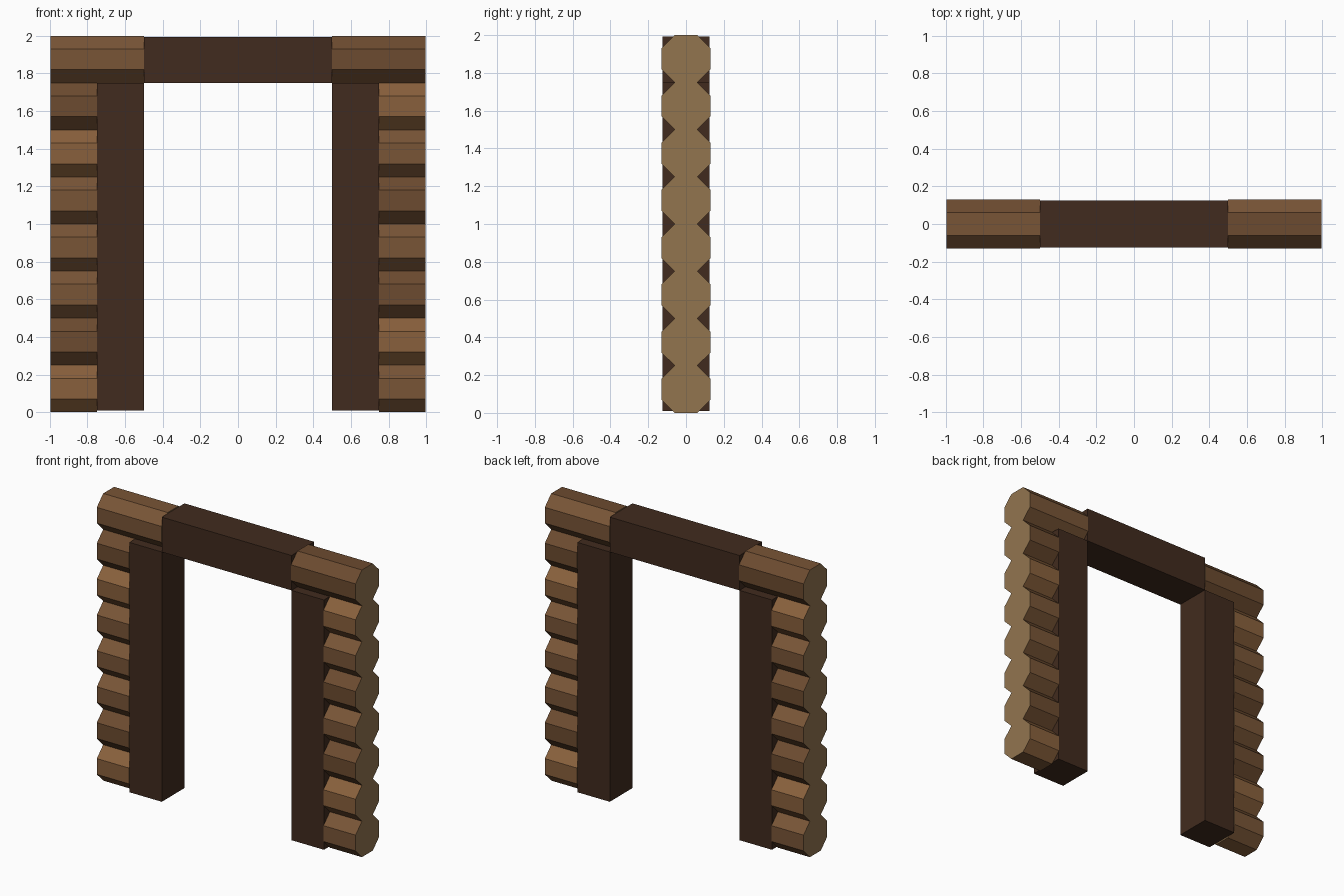
import bpy, bmesh

if "Cube" in bpy.data.objects:
    bpy.data.objects.remove(bpy.data.objects["Cube"])

def material(name, rgb):
    m = bpy.data.materials.new(name)
    m.diffuse_color = (*rgb, 1)
    m.use_nodes = True
    m.node_tree.nodes["Principled BSDF"].inputs["Base Color"].default_value = m.diffuse_color
    return m

WOOD = {
    "d": material("bark_dark", (0.15, 0.070, 0.029)),
    "m": material("bark_medium", (0.19, 0.090, 0.037)),
    "l": material("bark_light", (0.25, 0.118, 0.045)),
}
END = material("cut_end", (0.29, 0.178, 0.078))
BEAM = material("dark_beam", (0.053, 0.024, 0.013))

# Eight-sided log section (y, z), starting at the front of the bottom flat
SECTION = [(-0.06, -0.125), (0.06, -0.125), (0.13, -0.055), (0.13, 0.055),
           (0.06, 0.125), (-0.06, 0.125), (-0.13, 0.055), (-0.13, -0.055)]

def finish(name, bm, mats):
    bmesh.ops.recalc_face_normals(bm, faces=bm.faces)
    me = bpy.data.meshes.new(name)
    bm.to_mesh(me)
    bm.free()
    for m in mats:
        me.materials.append(m)
    ob = bpy.data.objects.new(name, me)
    bpy.context.collection.objects.link(ob)

def log(name, x0, x1, z, front, back):
    bm = bmesh.new()
    a, b = ([bm.verts.new((x, y, z + h)) for y, h in SECTION] for x in (x0, x1))
    for ring in (a, b):
        bm.faces.new(ring).material_index = 2
    for i in range(8):
        j = (i + 1) % 8
        f = bm.faces.new((a[i], a[j], b[j], b[i]))
        f.material_index = 1 if i in (1, 2, 3) else 0
    finish(name, bm, (WOOD[front], WOOD[back], END))

def box(name, x0, x1, z0, z1):
    bm = bmesh.new()
    bmesh.ops.create_cube(bm, size=1)
    for v in bm.verts:
        v.co = (x0 if v.co.x < 0 else x1, v.co.y * 0.25, z0 if v.co.z < 0 else z1)
    finish(name, bm, (BEAM,))

# Log tones from the bottom up, as seen from the front
LEFT, RIGHT = "ldmmmldm", "mldmdmld"

# Stacked wall logs; the top course reaches in to the lintel
for side, s, front, back in (("left", -1, LEFT, RIGHT), ("right", 1, RIGHT, LEFT)):
    for i in range(8):
        inner = 0.5 if i == 7 else 0.75
        log(f"{side}_log_{i + 1}", s * inner, s * 0.997, 0.125 + 0.25 * i, front[i], back[i])
    # Door post
    box(f"{side}_post", *sorted((s * 0.5, s * 0.75)), 0.01, 1.75)

# Lintel over the opening
box("lintel", -0.5, 0.5, 1.75, 1.993)
